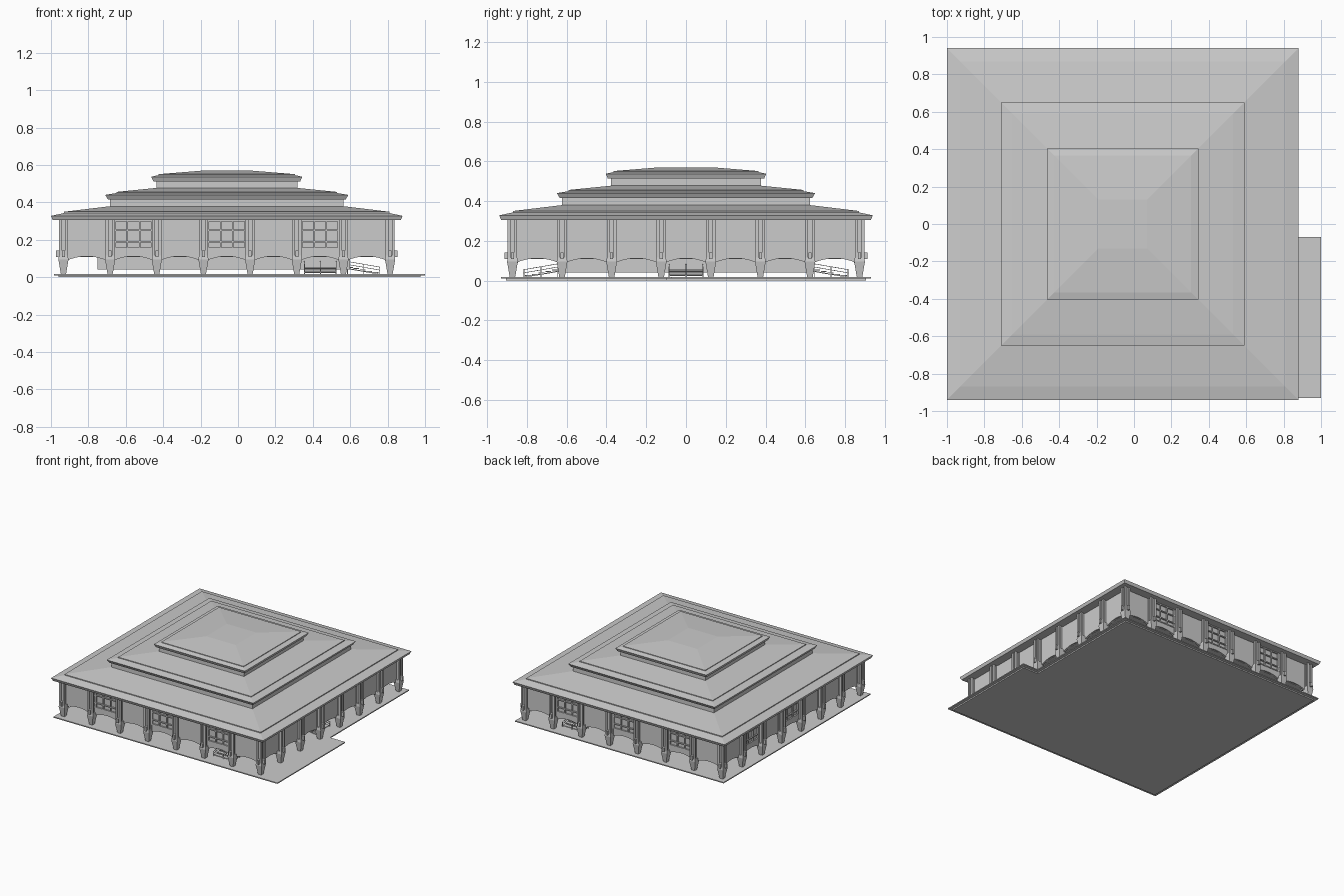
import bpy, bmesh, math
from mathutils import Matrix, Vector

if "Cube" in bpy.data.objects:
    bpy.data.objects.remove(bpy.data.objects["Cube"])

CX = -0.06                      # building centre in x
PITCH, COL = 0.2495, 0.873      # column spacing and distance of column lines


def finish(name, bm):
    bmesh.ops.recalc_face_normals(bm, faces=bm.faces)
    me = bpy.data.meshes.new(name)
    bm.to_mesh(me)
    bm.free()
    ob = bpy.data.objects.new(name, me)
    bpy.context.collection.objects.link(ob)
    return ob


def box(bm, x0, x1, y0, y1, z0, z1, m=Matrix()):
    mid = Vector(((x0 + x1) / 2, (y0 + y1) / 2, (z0 + z1) / 2))
    size = Matrix.Diagonal((x1 - x0, y1 - y0, z1 - z0, 1))
    bmesh.ops.create_cube(bm, size=1, matrix=m @ Matrix.Translation(mid) @ size)


def beam(bm, a, b, t, m=Matrix()):
    a, b = Vector(a), Vector(b)
    d = b - a
    rot = d.to_track_quat('Z', 'Y').to_matrix().to_4x4()
    bmesh.ops.create_cube(bm, size=1, matrix=m @ Matrix.Translation((a + b) / 2)
                          @ rot @ Matrix.Diagonal((t, t, d.length, 1)))


def square_loft(bm, profile, cx, cy):
    rings = [[bm.verts.new((cx + sx * h, cy + sy * h, z))
              for sx, sy in ((-1, -1), (1, -1), (1, 1), (-1, 1))] for h, z in profile]
    for a, b in zip(rings, rings[1:]):
        for i in range(4):
            j = (i + 1) % 4
            bm.faces.new((a[i], a[j], b[j], b[i]))
    bm.faces.new(rings[0][::-1])
    bm.faces.new(rings[-1])


def prism(bm, pts, vec):
    f = bm.faces.new([bm.verts.new(p) for p in pts])
    ex = bmesh.ops.extrude_face_region(bm, geom=[f])
    bmesh.ops.translate(bm, vec=vec,
                        verts=[v for v in ex['geom'] if isinstance(v, bmesh.types.BMVert)])
    # keep the starting cap so the prism is closed
    if not f.is_valid:
        bm.faces.new([bm.verts.new(p) for p in pts])


def facade(i):
    return Matrix.Translation((CX, 0, 0)) @ Matrix.Rotation(i * math.pi / 2, 4, 'Z')


# L-shaped two-layer ground slab
for name, d, z0, z1 in (("ground_slab_lower", 0.025, 0, 0.01), ("ground_slab_upper", 0, 0.01, 0.018)):
    bm = bmesh.new()
    l, r, e, s = -0.985 + d, 0.865 - d, 1.0 - d, 0.93 - d
    prism(bm, [(l, -s, z0), (e, -s, z0), (e, -0.07 - d, z0), (r, -0.07 - d, z0),
               (r, s, z0), (l, s, z0)], (0, 0, z1 - z0))
    finish(name, bm)

# three stacked hipped roofs with stepped eaves
tiers = {
    "lower_roof": [(0.85, .305), (0.93, .305), (0.94, .328), (0.87, .343), (0.87, .350), (0.62, .380)],
    "middle_roof": [(0.625, .372), (0.625, .415), (0.635, .415), (0.65, .440), (0.59, .450),
                    (0.59, .456), (0.37, .478)],
    "upper_roof": [(0.377, .470), (0.377, .513), (0.393, .513), (0.404, .537), (0.365, .546),
                   (0.365, .551), (0.13, .570)],
}
for name, prof in tiers.items():
    bm = bmesh.new()
    square_loft(bm, prof, CX, 0)
    finish(name, bm)

# raised floor and enclosed core beneath it
bm = bmesh.new()
box(bm, CX - .85, CX + .85, -.85, .85, .108, .118)
finish("floor", bm)
bm = bmesh.new()
box(bm, -.75, .60, -.64, .64, .04, .108)
finish("undercroft_core", bm)

# perimeter columns: tapered foot, core and four slim posts
cols = [(i - 3.5) * PITCH for i in range(8)]
bm = bmesh.new()
for i, x in enumerate(cols):
    for j, y in enumerate(cols):
        if i in (0, 7) or j in (0, 7):
            square_loft(bm, [(.014, .018), (.027, .095), (.024, .115)], CX + x, y)
            c = Matrix.Translation((CX + x, y, 0))
            box(bm, -.014, .014, -.014, .014, .11, .306, c)
            for sx in (-1, 1):
                for sy in (-1, 1):
                    c2 = Matrix.Translation((CX + x + sx * .0165, y + sy * .0165, 0))
                    box(bm, -.0075, .0075, -.0075, .0075, .11, .306, c2)
finish("columns", bm)

# bracket block on the outer face of every column
bm = bmesh.new()
for k in range(4):
    for x in cols:
        box(bm, x - .008, x + .008, -.912, -.88, .108, .142, facade(k))
finish("column_brackets", bm)

# wall bays with arched lower edge; some have windows
windows = {0: (1, 3, 5), 1: (), 2: (1, 3, 5), 3: (1, 3)}
walls, frames, glass = bmesh.new(), bmesh.new(), bmesh.new()
Y0, Y1 = -.862, -.846
for k in range(4):
    m = facade(k)
    for b in range(7):
        xa, xb = cols[b] + .015, cols[b + 1] - .015
        mid, hw = (xa + xb) / 2, (xb - xa) / 2
        win = b in windows[k]
        top = .15 if win else .306
        arch = [(mid + hw * t / 4, .112 - .024 * (t / 4) ** 2) for t in range(-4, 5)]
        pts = [m @ Vector((x, Y0, z)) for x, z in arch + [(xb, top), (xa, top)]]
        prism(walls, pts, m.to_3x3() @ Vector((0, Y1 - Y0, 0)))
        if win:
            box(glass, xa, xb, -.855, -.852, .15, .306, m)
            # frame, mullions and transoms
            for i in range(4):
                x = xa + .012 + (xb - xa - .024) * i / 3
                box(frames, x - .004, x + .004, -.866, -.848, .15, .306, m)
            for z in (.154, .19, .25, .301):
                box(frames, xa, xb, -.866, -.848, z - .004, z + .004, m)
finish("walls", walls)
finish("window_frames", frames)
finish("window_glass", glass)

# entrance stairs with handrails on the front, back and right sides
stairs, rails = bmesh.new(), bmesh.new()
for m in (Matrix.Translation((.44, 0, 0)),
          Matrix.Translation((.44, 0, 0)) @ Matrix.Diagonal((1, -1, 1, 1)),
          Matrix.Translation((-.06, 0, 0)) @ Matrix.Rotation(math.pi / 2, 4, 'Z')):
    for i in range(5):
        y = -.81 + i * .034
        z = .022 + i * .007
        box(stairs, -.085, .085, y, y + .03, z, z + .005, m)
    for x in (-.085, 0, .085):
        beam(stairs, (x, -.81, .018), (x, -.64, .047), .005, m)
        for dz in (.02, .036):
            beam(rails, (x, -.82, .018 + dz), (x, -.64, .049 + dz), .003, m)
        for y in (-.815, -.73, -.645):
            beam(rails, (x, y, .018), (x, y, .055 + (y + .82) * .17), .004, m)
finish("stairs", stairs)
finish("handrails", rails)
